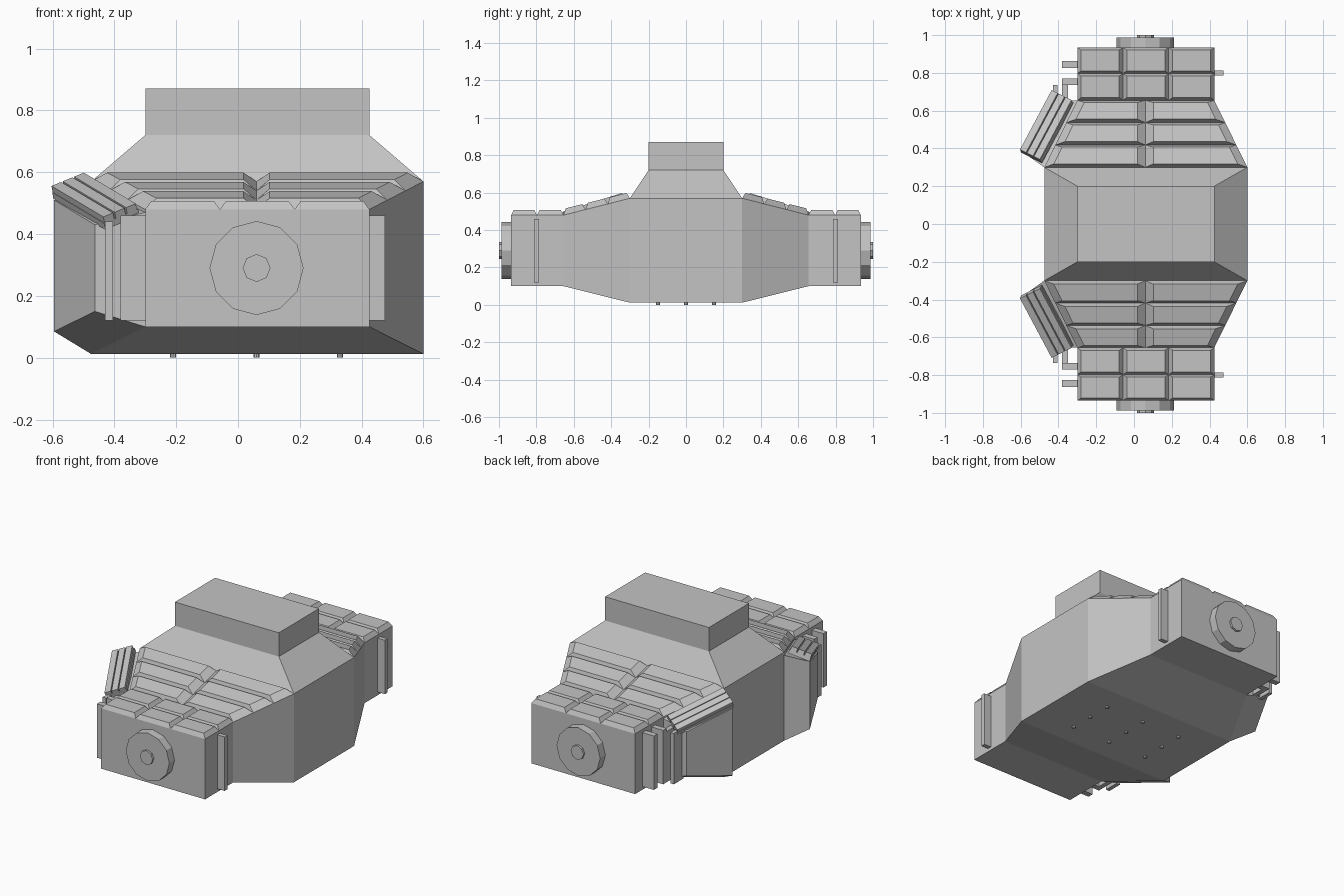
import bpy
import bmesh
import math
from mathutils import Vector, Matrix

default = bpy.data.objects.get("Cube")
if default:
    bpy.data.objects.remove(default, do_unlink=True)

grey = bpy.data.materials.new("hull_grey")
grey.use_nodes = True
GREY = (0.55, 0.55, 0.55, 1)
grey.diffuse_color = GREY
grey.node_tree.nodes["Principled BSDF"].inputs["Base Color"].default_value = GREY

XL, XR, XM = -0.30, 0.425, 0.06   # end block sides and centre line
Y_MID, Y_SLOPE, Y_END = 0.30, 0.655, 0.935


def finish(name, bm):
    bmesh.ops.recalc_face_normals(bm, faces=bm.faces)
    mesh = bpy.data.meshes.new(name)
    bm.to_mesh(mesh)
    bm.free()
    mesh.materials.append(grey)
    obj = bpy.data.objects.new(name, mesh)
    bpy.context.collection.objects.link(obj)
    return obj


def loft(name, rings):
    """Skin a list of matching rings and cap both ends."""
    bm = bmesh.new()
    rows = [[bm.verts.new(p) for p in ring] for ring in rings]
    n = len(rows[0])
    for a, b in zip(rows, rows[1:]):
        for i in range(n):
            j = (i + 1) % n
            bm.faces.new((a[i], a[j], b[j], b[i]))
    bm.faces.new(rows[0][::-1])
    bm.faces.new(rows[-1])
    return finish(name, bm)


def rect_z(x0, x1, y0, y1, z):
    return [(x0, y0, z), (x1, y0, z), (x1, y1, z), (x0, y1, z)]


def rect_y(x0, x1, z0, z1, y):
    return [(x0, y, z0), (x1, y, z0), (x1, y, z1), (x0, y, z1)]


def box(name, x0, x1, y0, y1, z0, z1):
    return loft(name, [rect_z(x0, x1, y0, y1, z0), rect_z(x0, x1, y0, y1, z1)])


def cylinder(name, radius, depth, sides, matrix):
    bm = bmesh.new()
    bmesh.ops.create_cone(bm, cap_ends=True, segments=sides, radius1=radius,
                          radius2=radius, depth=depth, matrix=matrix)
    return finish(name, bm)


def slope(y):
    """Left x, right x and top z of the sloping shoulder at distance y."""
    t = (y - Y_MID) / (Y_SLOPE - Y_MID)
    return -0.475 + 0.175 * t, 0.60 - 0.175 * t, 0.57 - 0.09 * t


# Main hull with tapered ends
loft("hull", [
    rect_y(XL, XR, 0.10, 0.48, -Y_SLOPE),
    rect_y(-0.475, 0.60, 0.012, 0.57, -Y_MID),
    rect_y(-0.475, 0.60, 0.012, 0.57, Y_MID),
    rect_y(XL, XR, 0.10, 0.48, Y_SLOPE)])

# Neck and top box
loft("neck", [
    rect_z(-0.475, 0.60, -Y_MID, Y_MID, 0.57),
    rect_z(XL, XR, -0.20, 0.20, 0.72),
    rect_z(XL, XR, -0.20, 0.20, 0.87)])

# Bolts under the hull
for bx in (-0.21, XM, 0.33):
    for by in (-0.15, 0, 0.15):
        cylinder("bottom_bolt", 0.01, 0.02, 8, Matrix.Translation((bx, by, 0.01)))

for s, end in ((-1, "front"), (1, "back")):
    def flip(p):
        return (p[0], p[1] * s, p[2])

    def part(name, rings):
        return loft(f"{end}_{name}", [[flip(p) for p in r] for r in rings])

    # End block with bevelled roof tiles
    part("block", [rect_y(XL, XR, 0.10, 0.48, Y_SLOPE),
                   rect_y(XL, XR, 0.10, 0.48, Y_END)])
    w = (XR - XL) / 3
    b = 0.02
    for y0, y1 in ((Y_SLOPE, 0.797), (0.797, Y_END)):
        for i in range(3):
            x0 = XL + i * w
            part("roof_tile", [
                rect_z(x0, x0 + w, y0, y1, 0.48),
                rect_z(x0 + b, x0 + w - b, y0 + b * 0.7, y1 - b * 0.7, 0.507)])

    # Overlapping armour rows on the shoulder
    step = (Y_SLOPE - Y_MID) / 3
    for i in range(3):
        y0, y1 = Y_MID + i * step, Y_MID + (i + 1) * step
        for side in (0, 1):
            def ring(ya, yb, inset, lift):
                pts = []
                for y in (ya, yb):
                    left, right, z = slope(y)
                    xs = (XM + inset, right - inset) if side else (left + inset, XM - inset)
                    pts.append([(x, y, z + lift) for x in xs])
                return [pts[0][0], pts[0][1], pts[1][1], pts[1][0]]
            part("shoulder_plate", [ring(y0, y1, 0, 0),
                                    ring(y0 + 0.018, y1 - 0.012, 0.042, 0.033)])

    # Round end cap and hub
    turn = Matrix.Rotation(math.pi / 2, 4, 'X')
    cylinder(f"{end}_disc", 0.152, 0.06, 12,
             Matrix.Translation((XM, s * 0.957, 0.29)) @ turn)
    cylinder(f"{end}_hub", 0.045, 0.04, 8,
             Matrix.Translation((XM, s * 0.98, 0.29)) @ turn)

    # Upright side fins
    for x0, x1, y0, y1 in ((XR, 0.475, 0.785, 0.812),
                           (-0.38, XL, 0.827, 0.863),
                           (-0.38, XL, 0.735, 0.77)):
        part("side_fin", [rect_z(x0, x1, y0, y1, 0.12),
                          rect_z(x0, x1, y0, y1, 0.46)])

    # Angled side pod
    part("side_pod", [
        [(-0.475, 0.30, 0.012), (-0.595, 0.385, 0.085),
         (-0.463, 0.655, 0.15), (XL, Y_SLOPE, 0.10)],
        [(-0.475, 0.30, 0.55), (-0.595, 0.385, 0.51),
         (-0.463, 0.655, 0.43), (XL, Y_SLOPE, 0.47)]])
    for x0, x1, y1 in ((-0.43, -0.405, 0.735), (-0.38, -0.35, 0.77)):
        part("pod_fin", [rect_z(x0, x1, 0.64, y1, 0.12),
                         rect_z(x0, x1, 0.64, y1, 0.44)])

    # Three louvre slats leaning over the pod
    p, q = Vector((-0.605, 0.395, 0.555)), Vector((-0.437, 0.71, 0.455))
    r = Vector((-0.495, 0.34, 0.60))
    across, along = (r - p) / 3, q - p
    down = across.cross(along).normalized() * 0.045
    if down.z > 0:
        down = -down
    for i in range(3):
        a = p + across * (i + 0.04)
        c = p + across * (i + 0.90)
        top = [a, c, c + along, a + along]
        part("louvre_slat", [top, [v + down for v in top]])
    base = [p + down * 0.5, r + down * 0.5, r + along + down * 0.5, q + down * 0.5]
    part("louvre_base", [base, [v + down * 0.5 for v in base]])
